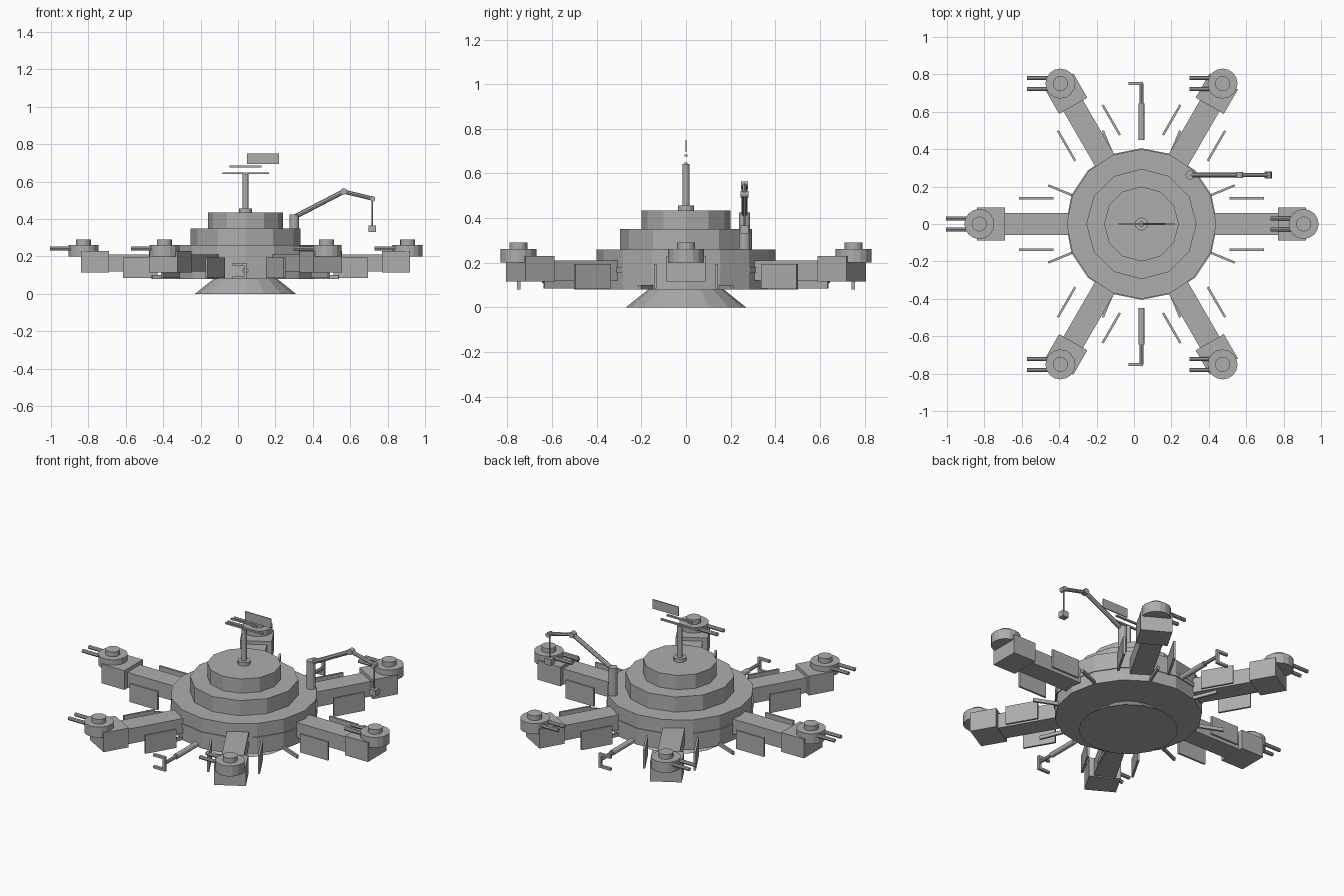
import bpy
from math import radians, pi
from mathutils import Vector, Matrix

cube = bpy.data.objects.get("Cube")
if cube:
    bpy.data.objects.remove(cube, do_unlink=True)

grey = bpy.data.materials.new("plain_grey")
grey.use_nodes = True
COLOUR = (0.42, 0.42, 0.42, 1)
grey.diffuse_color = COLOUR
grey.node_tree.nodes["Principled BSDF"].inputs["Base Color"].default_value = COLOUR

CX = 0.04  # hub axis
HUB = Matrix.Translation((CX, 0, 0))


def finish(name, matrix):
    ob = bpy.context.object
    ob.name = name
    ob.data.materials.append(grey)
    ob.data.transform(matrix)
    return ob


def box(name, low, high, matrix=HUB):
    """Box between two corners, then moved by the matrix."""
    low, high = Vector(low), Vector(high)
    bpy.ops.mesh.primitive_cube_add(size=1)
    size = Matrix.Diagonal((*(high - low), 1))
    return finish(name, matrix @ Matrix.Translation((low + high) / 2) @ size)


def drum(name, r, z0, z1, sides=16, top=None, at=(0, 0), matrix=HUB):
    """Upright cylinder or truncated cone."""
    bpy.ops.mesh.primitive_cone_add(vertices=sides, radius1=r, radius2=r if top is None else top,
                                    depth=z1 - z0)
    return finish(name, matrix @ Matrix.Translation((*at, (z0 + z1) / 2)))


def rod(name, a, b, r, sides=8, matrix=HUB):
    """Cylinder between two points."""
    a, b = Vector(a), Vector(b)
    bpy.ops.mesh.primitive_cylinder_add(vertices=sides, radius=r, depth=(b - a).length)
    turn = (b - a).to_track_quat('Z', 'Y').to_matrix().to_4x4()
    return finish(name, matrix @ Matrix.Translation((a + b) / 2) @ turn)


# Stepped hub
drum("base_cone", 0.27, 0, 0.08, 16, top=0.17)
drum("main_deck", 0.40, 0.08, 0.26, 16)
drum("deck_band", 0.405, 0.155, 0.18, 16)
drum("middle_tier", 0.295, 0.26, 0.35, 12)
drum("top_tier", 0.20, 0.35, 0.435, 12)

# Six arms with end blocks, side panels and twin-barrel turrets
for i in range(6):
    spin = HUB @ Matrix.Rotation(i * pi / 3, 4, 'Z')
    box("arm", (0.34, -0.06, 0.12), (0.75, 0.06, 0.21), spin)
    box("arm_block", (0.73, -0.087, 0.115), (0.88, 0.087, 0.23), spin)
    for side in (-1, 1):
        box("side_panel", (0.47, side * 0.138 - 0.006, 0.085),
            (0.655, side * 0.138 + 0.006, 0.195), spin)
    seat = Matrix.Translation(spin @ Vector((0.867, 0, 0)))
    drum("turret", 0.08, 0.2, 0.262, 16, matrix=seat)
    drum("turret_cap", 0.04, 0.262, 0.29, 16, matrix=seat)
    for y in (-0.03, 0.03):
        rod("barrel", (-0.05, y, 0.243), (-0.178, y, 0.243), 0.011, matrix=seat)

# Thin spokes around the lower rim
for i in range(8):
    spin = HUB @ Matrix.Rotation(radians(22.5 + 45 * i), 4, 'Z')
    box("rim_spoke", (0.36, -0.006, 0.08), (0.54, 0.006, 0.1), spin)

# Docking booms front and back, each with a two-pronged claw
for s in (-1, 1):
    rod("boom", (0, s * 0.45, 0.125), (0, s * 0.645, 0.125), 0.016, 12)
    rod("boom_tip", (0, s * 0.64, 0.125), (0, s * 0.75, 0.125), 0.01)
    box("claw_back", (-0.008, s * 0.75 - 0.008, 0.08), (0.008, s * 0.75 + 0.008, 0.165))
    for z in (0.087, 0.158):
        box("claw_prong", (-0.07, s * 0.75 - 0.008, z - 0.007), (0.008, s * 0.75 + 0.008, z + 0.007))

# Crane on the deck
CRANE = Matrix.Translation((0.3, 0.262, 0))
drum("crane_post", 0.025, 0.26, 0.425, 12, matrix=CRANE)
rod("crane_boom", (0, 0, 0.41), (0.27, 0, 0.55), 0.013, matrix=CRANE)
rod("crane_jib", (0.26, 0, 0.548), (0.43, 0, 0.507), 0.011, matrix=CRANE)
rod("crane_elbow", (0.265, -0.015, 0.548), (0.265, 0.015, 0.548), 0.017, 12, CRANE)
rod("crane_pulley", (0.42, -0.017, 0.507), (0.42, 0.017, 0.507), 0.014, 12, CRANE)
rod("crane_cable", (0.418, 0, 0.365), (0.418, 0, 0.507), 0.004, 6, CRANE)
box("crane_load", (0.398, -0.018, 0.33), (0.438, 0.018, 0.366), CRANE)

# Mast with aerial bars and a flat panel
drum("mast_foot", 0.035, 0.435, 0.456, 12)
drum("mast", 0.015, 0.45, 0.642, 12)
box("long_aerial", (-0.122, -0.006, 0.641), (0.125, 0.006, 0.65))
box("short_aerial", (-0.085, -0.006, 0.676), (0.085, 0.006, 0.685))
box("aerial_panel", (0.008, -0.003, 0.695), (0.18, 0.003, 0.75))
